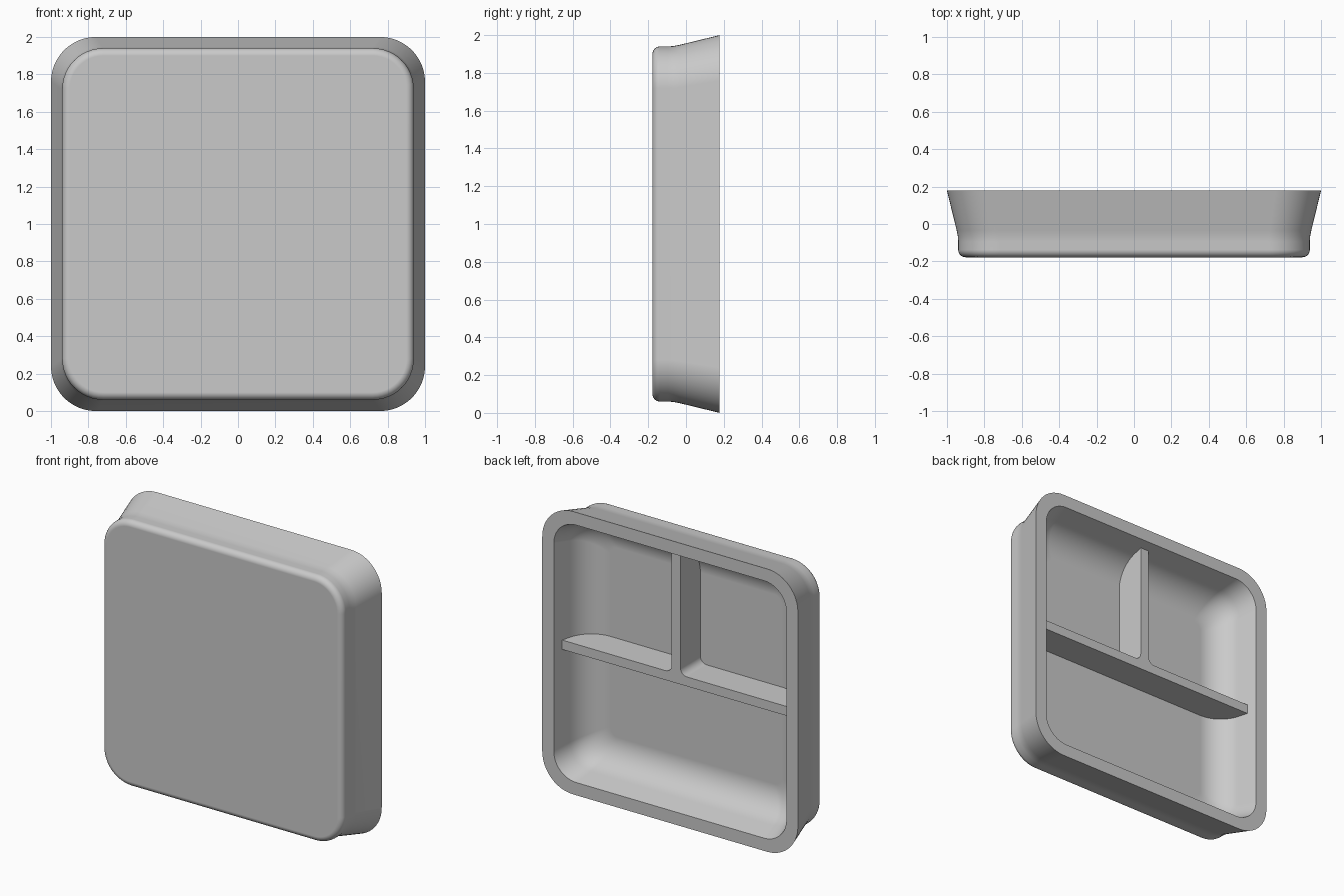
import bpy, bmesh, math
from mathutils import Vector

cube = bpy.data.objects.get("Cube")
if cube:
    bpy.data.objects.remove(cube, do_unlink=True)

FRONT, RIM, FLOOR = -0.178, 0.178, -0.112
CORNER_STEPS = 12

grey = bpy.data.materials.new("plain grey")
grey.use_nodes = True
colour = (0.59, 0.59, 0.59, 1)
grey.diffuse_color = colour
grey.node_tree.nodes["Principled BSDF"].inputs["Base Color"].default_value = colour


def finish(bm, name):
    bmesh.ops.recalc_face_normals(bm, faces=bm.faces)
    mesh = bpy.data.meshes.new(name)
    bm.to_mesh(mesh)
    bm.free()
    obj = bpy.data.objects.new(name, mesh)
    bpy.context.collection.objects.link(obj)
    mesh.materials.append(grey)
    bpy.ops.object.select_all(action='DESELECT')
    obj.select_set(True)
    bpy.context.view_layer.objects.active = obj
    bpy.ops.object.shade_smooth_by_angle(angle=math.radians(30))
    # Keep the large flat faces evenly shaded
    obj.modifiers.new("even_shading", 'WEIGHTED_NORMAL').keep_sharp = True


def arc(cx, cy, radius, start, end, steps):
    angles = [math.radians(start + (end - start) * i / steps) for i in range(steps + 1)]
    return [(cx + radius * math.cos(a), cy + radius * math.sin(a)) for a in angles]


def rounded_square(bm, half, y, radius):
    c = half - radius
    ring = []
    for i, (sx, sz) in enumerate([(1, 1), (-1, 1), (-1, -1), (1, -1)]):
        ring += arc(sx * c, sz * c, radius, i * 90, i * 90 + 90, CORNER_STEPS)
    return [bm.verts.new((x, y, z + 1)) for x, z in ring]


# Tray shell: (half width, y, corner radius) from the closed front, over the rim, to the floor
profile = [(h, y, h - 0.72) for h, y in arc(0.9, FRONT + 0.04, 0.04, -90, 0, 6)]
profile += [(0.94, -0.095, 0.22), (0.942, -0.067, 0.221), (0.948, -0.035, 0.223)]
profile += [(1.0, RIM, 0.24), (0.91, RIM, 0.175)]
profile += [(h, y, 0.165 - 0.5 * (0.88 - h))
            for h, y in arc(0.67, FLOOR + 0.21, 0.21, -14, -90, 12)]

bm = bmesh.new()
rings = [rounded_square(bm, *p) for p in profile]
for a, b in zip(rings, rings[1:]):
    for i in range(len(a)):
        j = (i + 1) % len(a)
        bm.faces.new((a[i], a[j], b[j], b[i]))
bm.faces.new(rings[0])
bm.faces.new(rings[-1])
finish(bm, "tray_shell")

# T shaped divider with filleted inner corners, sunk into walls and floor
half, reach, low, high, fillet = 0.034, 0.92, 0.964, 1.03, 0.05
side = [(reach, low), (reach, high)]
side += arc(half + fillet, high + fillet, fillet, 270, 180, 6)
side += [(half, 1 + reach)]
outline = side + [(-x, z) for x, z in reversed(side)]

bm = bmesh.new()
back, front = RIM - 0.067, FLOOR - 0.02
face = bm.faces.new([bm.verts.new((x, front, z)) for x, z in outline])
top = bmesh.ops.extrude_face_region(bm, geom=[face])["geom"]
bmesh.ops.translate(bm, verts=[v for v in top if isinstance(v, bmesh.types.BMVert)],
                    vec=Vector((0, back - front, 0)))
finish(bm, "compartment_divider")
